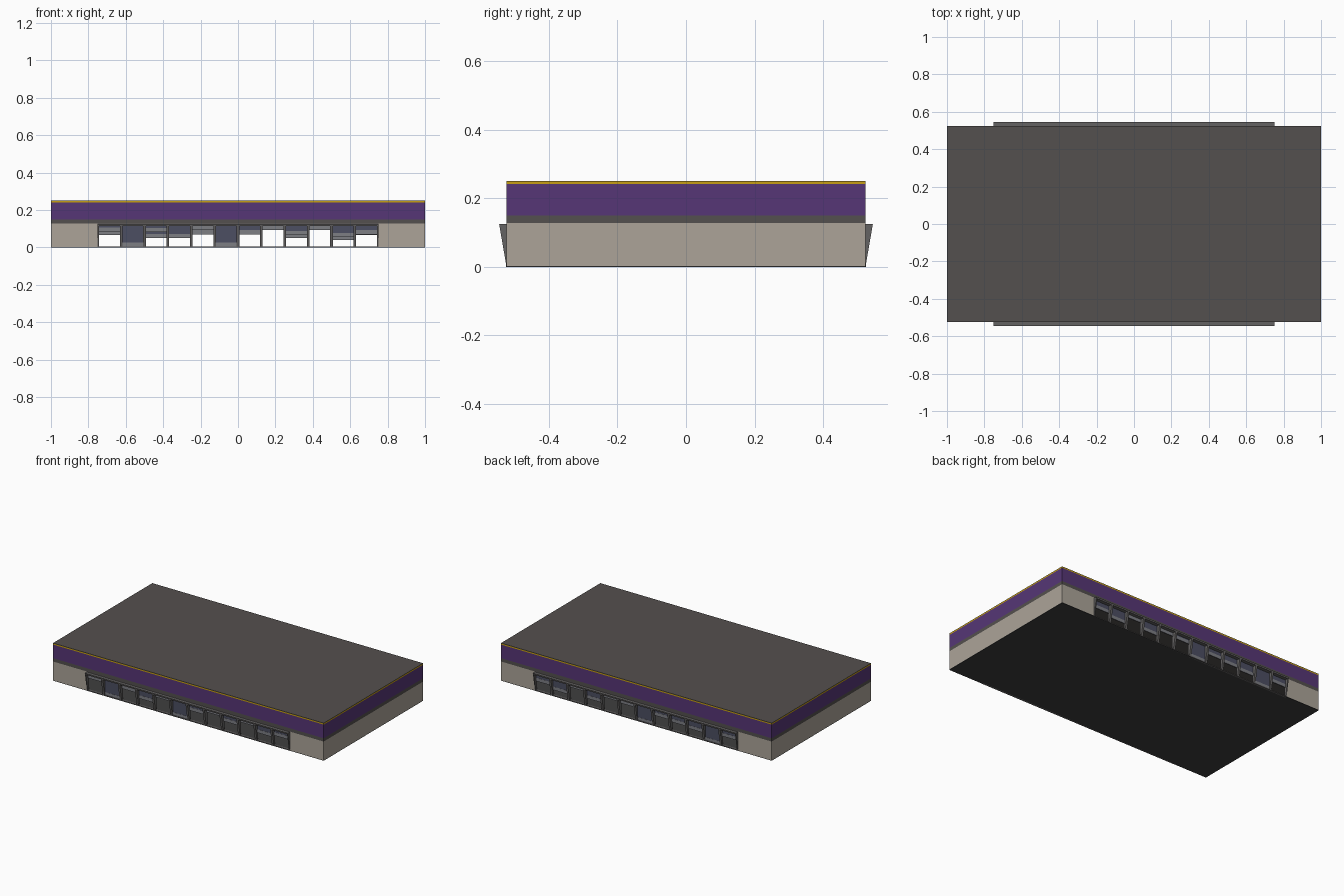
import bpy, bmesh

if "Cube" in bpy.data.objects:
    bpy.data.objects.remove(bpy.data.objects["Cube"])


def lin(r, g, b):
    f = lambda c: (c / 255 / 12.92) if c < 11 else ((c / 255 + 0.055) / 1.055) ** 2.4
    return (f(r), f(g), f(b), 1)


def mat(name, rgb):
    m = bpy.data.materials.new(name)
    m.diffuse_color = lin(*rgb)
    m.use_nodes = True
    m.node_tree.nodes["Principled BSDF"].inputs["Base Color"].default_value = m.diffuse_color
    return m


STONE = mat("stone", (172, 164, 153))
DARK = mat("dark_grey", (84, 80, 78))
PURPLE = mat("purple", (86, 54, 118))
GOLD = mat("gold", (200, 160, 20))
FRAME = mat("frame_grey", (100, 98, 98))
SHUTTER = mat("shutter_blue", (76, 78, 98))
BAR = mat("bar_grey", (125, 126, 132))
FLOOR = mat("floor_grey", (62, 62, 62))


def finish(bm, name, material):
    bmesh.ops.recalc_face_normals(bm, faces=bm.faces)
    me = bpy.data.meshes.new(name)
    bm.to_mesh(me)
    bm.free()
    ob = bpy.data.objects.new(name, me)
    bpy.context.collection.objects.link(ob)
    me.materials.append(material)
    return ob


def add_box(bm, x0, x1, y0, y1, z0, z1):
    vs = bmesh.ops.create_cube(bm, size=1)["verts"]
    for v in vs:
        v.co = (x1 if v.co.x > 0 else x0, y1 if v.co.y > 0 else y0,
                z1 if v.co.z > 0 else z0)


def add_prism(bm, x0, x1, profile):
    # (y, z) profile extruded along x
    a = [bm.verts.new((x0, y, z)) for y, z in profile]
    b = [bm.verts.new((x1, y, z)) for y, z in profile]
    bm.faces.new(a)
    bm.faces.new(b[::-1])
    n = len(a)
    for i in range(n):
        bm.faces.new((a[i], a[(i + 1) % n], b[(i + 1) % n], b[i]))


def boxes(name, material, *dims):
    bm = bmesh.new()
    for d in dims:
        add_box(bm, *d)
    return finish(bm, name, material)


W, D, T = 1.0, 0.524, 0.012     # half width, half depth, wall thickness
H = 0.128                       # wall height
E, N = 0.75, 12                 # half width of the bay row, bay count
P = 2 * E / N

# Floor and roof bands
boxes("floor", FLOOR, (-W, W, -D, D, 0, 0.003))
boxes("roof_base_band", DARK, (-W, W, -D, D, H, 0.15))
boxes("purple_band", PURPLE, (-W, W, -D, D, 0.15, 0.241))
boxes("gold_trim", GOLD, (-W, W, -D, D, 0.241, 0.249))
boxes("roof_deck", DARK, (-W, W, -D, D, 0.249, 0.251))

# End walls and the corner panels beside the bays
walls = []
for s in (-1, 1):
    a, b = sorted((s * W, s * (W - T)))
    walls.append((a, b, -D, D, 0.003, H))
    a, b = sorted((s * (W - T), s * E))
    for t in (-1, 1):
        c, d = sorted((t * D, t * (D - T)))
        walls.append((a, b, c, d, 0.003, H))
boxes("outer_walls", STONE, *walls)

# Height of each shutter's lower edge, front row and back row
front = [.085, .003, .082, .05, .092, .003, .07, .092, .065, .092, .055, .07]
back = [.065, .003, .05, .06, .07, .003, .085, .092, .05, .092, .04, .065]

for side, s, lows in (("front", -1, front), ("back", 1, back)):
    # Sloping frame: posts, header and sill
    bm = bmesh.new()
    wedge = [(s * (D - T), 0.003), (s * D, 0.003), (s * 0.545, 0.125), (s * (D - T), 0.125)]
    for i in range(N + 1):
        x = -E + i * P
        add_prism(bm, max(x - 0.007, -E), min(x + 0.007, E), wedge)
    add_prism(bm, -E, E, [(s * (D - T), 0.115), (s * 0.5434, 0.115),
                          (s * 0.545, 0.125), (s * (D - T), 0.125)])
    add_box(bm, -E, E, *sorted((s * (D - T), s * D)), 0.125, H)
    add_box(bm, -E, E, *sorted((s * (D - T), s * (D + 0.001))), 0, 0.006)
    finish(bm, side + "_bay_frame", FRAME)

    # Roller shutters with a bottom bar, raised by different amounts
    sh, bars = bmesh.new(), bmesh.new()
    for i, low in enumerate(lows):
        x0, x1 = -E + i * P + 0.005, -E + (i + 1) * P - 0.005
        y0, y1 = sorted((s * (D - 0.004), s * (D - 0.009)))
        add_box(sh, x0, x1, y0, y1, min(low + 0.022, 0.114), 0.118)
        add_box(bars, x0, x1, y0 - 0.001, y1 + 0.001, low, min(low + 0.022, 0.1145))
    finish(sh, side + "_shutters", SHUTTER)
    finish(bars, side + "_shutter_bars", BAR)
